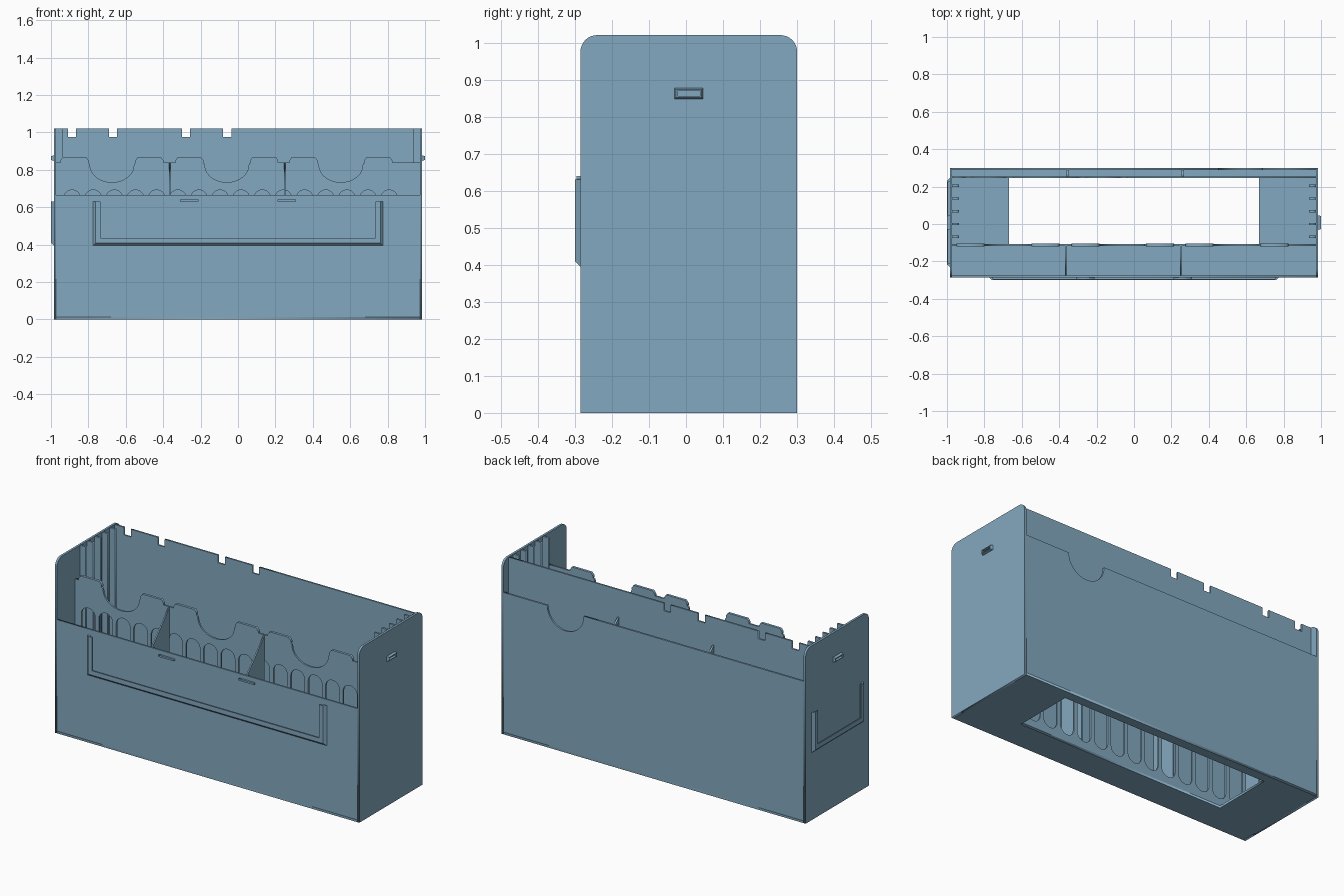
import bpy, bmesh
from math import pi, sin, cos
from mathutils import Matrix

if "Cube" in bpy.data.objects:
    bpy.data.objects.remove(bpy.data.objects["Cube"], do_unlink=True)

blue = bpy.data.materials.new("soft_blue_plastic")
blue.use_nodes = True
colour = (0.23, 0.395, 0.525, 1)
blue.diffuse_color = colour
next(n for n in blue.node_tree.nodes if n.type == 'BSDF_PRINCIPLED').inputs["Base Color"].default_value = colour

# Column order turns a flat outline into the named plane
PLANES = {
    "xy": Matrix.Identity(4),
    "xz": Matrix(((1, 0, 0, 0), (0, 0, -1, 0), (0, 1, 0, 0), (0, 0, 0, 1))),
    "yz": Matrix(((0, 0, 1, 0), (1, 0, 0, 0), (0, 1, 0, 0), (0, 0, 0, 1))),
}


def add_object(name, mesh):
    mesh.materials.clear()
    mesh.materials.append(blue)
    ob = bpy.data.objects.new(name, mesh)
    bpy.context.collection.objects.link(ob)
    return ob


def plate(name, plane, low, high, *outlines):
    """Flat sheet cut from outlines (later outlines are holes), from low to high across its plane."""
    curve = bpy.data.curves.new(name, 'CURVE')
    curve.dimensions = '2D'
    curve.fill_mode = 'BOTH'
    curve.extrude = (high - low) / 2
    for pts in outlines:
        spline = curve.splines.new('POLY')
        spline.points.add(len(pts) - 1)
        for p, (u, v) in zip(spline.points, pts):
            p.co = (u, v, 0, 1)
        spline.use_cyclic_u = True
    temp = bpy.data.objects.new(name, curve)
    mesh = bpy.data.meshes.new_from_object(temp)
    bpy.data.objects.remove(temp)
    mid = (low + high) / 2
    mesh.transform(PLANES[plane] @ Matrix.Translation((0, 0, -mid if plane == "xz" else mid)))
    return add_object(name, mesh)


def rect(u0, u1, v0, v1):
    return [(u0, v0), (u1, v0), (u1, v1), (u0, v1)]


def arc(u, v, ru, rv, start, end, steps=16):
    return [(u + ru * cos(start + (end - start) * i / steps),
             v + rv * sin(start + (end - start) * i / steps)) for i in range(steps + 1)]


def frame(name, half, z0, z1, profile, place, closed):
    """Mitred rim: an (inset, depth) profile carried round a U or a rectangle."""
    bm = bmesh.new()
    rows = []
    for o, d in profile:
        top = z1 - o if closed else z1
        path = [(-half + o, top), (-half + o, z0 + o), (half - o, z0 + o), (half - o, top)]
        rows.append([bm.verts.new(place(u, v, d)) for u, v in path])
    for i, row in enumerate(rows):
        nxt = rows[(i + 1) % len(rows)]
        for j in range(4 if closed else 3):
            k = (j + 1) % 4
            bm.faces.new((row[j], row[k], nxt[k], nxt[j]))
    if not closed:
        bm.faces.new([r[0] for r in rows])
        bm.faces.new([r[3] for r in rows])
    bmesh.ops.recalc_face_normals(bm, faces=bm.faces)
    mesh = bpy.data.meshes.new(name)
    bm.to_mesh(mesh)
    bm.free()
    return add_object(name, mesh)


W, IN = 0.985, 0.972            # outer and inner half width
FRONT, BACK, TOP = -0.285, 0.30, 1.02
MID_Y = 0.0075
R = 0.045

# Side walls with rounded top corners, guide ribs and a raised slot rim
side = ([(FRONT, 0), (BACK, 0)] + arc(BACK - R, TOP - R, R, R, 0, pi / 2, 8)
        + arc(FRONT + R, TOP - R, R, R, pi / 2, pi, 8))
rim = [(0, 0), (0.004, 0.014), (0.008, 0.014), (0.008, 0)]
for s, label in ((1, "left"), (-1, "right")):
    plate(label + "_side_wall", "yz", *sorted((s * IN, s * W)), side)
    for i in range(5):
        y = -0.068 + i * 0.068
        plate(f"{label}_guide_rib_{i + 1}", "xz", y - 0.006, y + 0.006,
              rect(*sorted((s * 0.935, s * IN)), 0.01, TOP))
    frame(label + "_slot_rim", 0.039, 0.848, 0.877, rim,
          lambda u, v, d, s=s: (s * (W + d), MID_Y + u, v), True)

# Floor with large opening
plate("floor", "xy", 0, 0.013, rect(-IN, IN, FRONT, BACK), rect(-0.667, 0.667, -0.108, 0.245))

# Front wall with two small ledges
plate("front_wall", "xz", FRONT, -0.275, rect(-IN, IN, 0.013, 0.665))
for s, label in ((1, "left"), (-1, "right")):
    plate(label + "_front_ledge", "xz", -0.296, FRONT,
          rect(s * 0.26 - 0.05, s * 0.26 + 0.05, 0.63, 0.64))

# Label holders on the front and the right side
lip = [(0, 0), (0.014, 0.015), (0.04, 0.015), (0.04, 0.009), (0.02, 0.009), (0.02, 0)]
frame("front_label_holder", 0.775, 0.395, 0.63, lip, lambda u, v, d: (u, FRONT - d, v), False)
frame("side_label_holder", 0.238, 0.395, 0.63, lip, lambda u, v, d: (-W - d, MID_Y + u, v), False)

# Inner panel with finger notches and a row of round-ended slots
PANEL = 0.84
notches = (-0.674, -0.06, 0.55)
outline = [(IN, 0.013), (-IN, 0.013), (-IN, PANEL)]
for x in notches:
    outline += [(x - 0.13, PANEL), (x - 0.121, PANEL - 0.006)]
    outline += arc(x, PANEL - 0.015, 0.117, 0.092, pi, 2 * pi, 24)
    outline += [(x + 0.121, PANEL - 0.006), (x + 0.13, PANEL)]
outline.append((IN, PANEL))
slots = []
for i in range(16):
    x = -0.887 + i * 0.113
    slots.append(arc(x, 0.647, 0.045, 0.045, 0, pi) + arc(x, 0.1, 0.045, 0.045, pi, 2 * pi))
plate("inner_panel", "xz", -0.118, -0.108, outline, *slots)

# Tabs along the panel top
for i, x in enumerate(notches):
    for s in (-1, 1):
        c = x + s * 0.2
        plate(f"panel_tab_{i + 1}_{'b' if s > 0 else 'a'}", "xz", -0.119, -0.104,
              [(c - 0.075, PANEL), (c + 0.075, PANEL), (c + 0.075, 0.85),
               (c + 0.062, 0.868), (c - 0.062, 0.868), (c - 0.075, 0.85)])

# Front pocket dividers with sloping tops
for i, x in enumerate((-0.365, 0.25)):
    plate(f"front_divider_{i + 1}", "yz", x - 0.004, x + 0.004,
          [(-0.275, 0.013), (-0.118, 0.013), (-0.118, 0.835), (-0.275, 0.665)])

# Inner back wall with square notches along its top
outline = [(IN, 0.013), (-IN, 0.013), (-IN, TOP)]
for x in (-0.888, -0.668, -0.278, -0.057):
    outline += [(x - 0.022, TOP), (x - 0.022, 0.975), (x + 0.022, 0.975), (x + 0.022, TOP)]
outline.append((IN, TOP))
plate("inner_back_wall", "xz", 0.245, 0.255, outline)

# Outer back wall with one finger notch, and the thin pocket dividers
BACK_TOP = 0.83
outline = [(IN, 0.013), (-IN, 0.013), (-IN, BACK_TOP)]
outline += arc(0.57, BACK_TOP, 0.118, 0.118, pi, 2 * pi, 24) + [(IN, BACK_TOP)]
plate("outer_back_wall", "xz", 0.289, BACK, outline)
for i, x in enumerate((-0.355, 0.26)):
    plate(f"back_divider_{i + 1}", "yz", x - 0.006, x + 0.006,
          [(0.255, 0.013), (0.289, 0.013), (0.289, BACK_TOP), (0.255, 0.86)])
